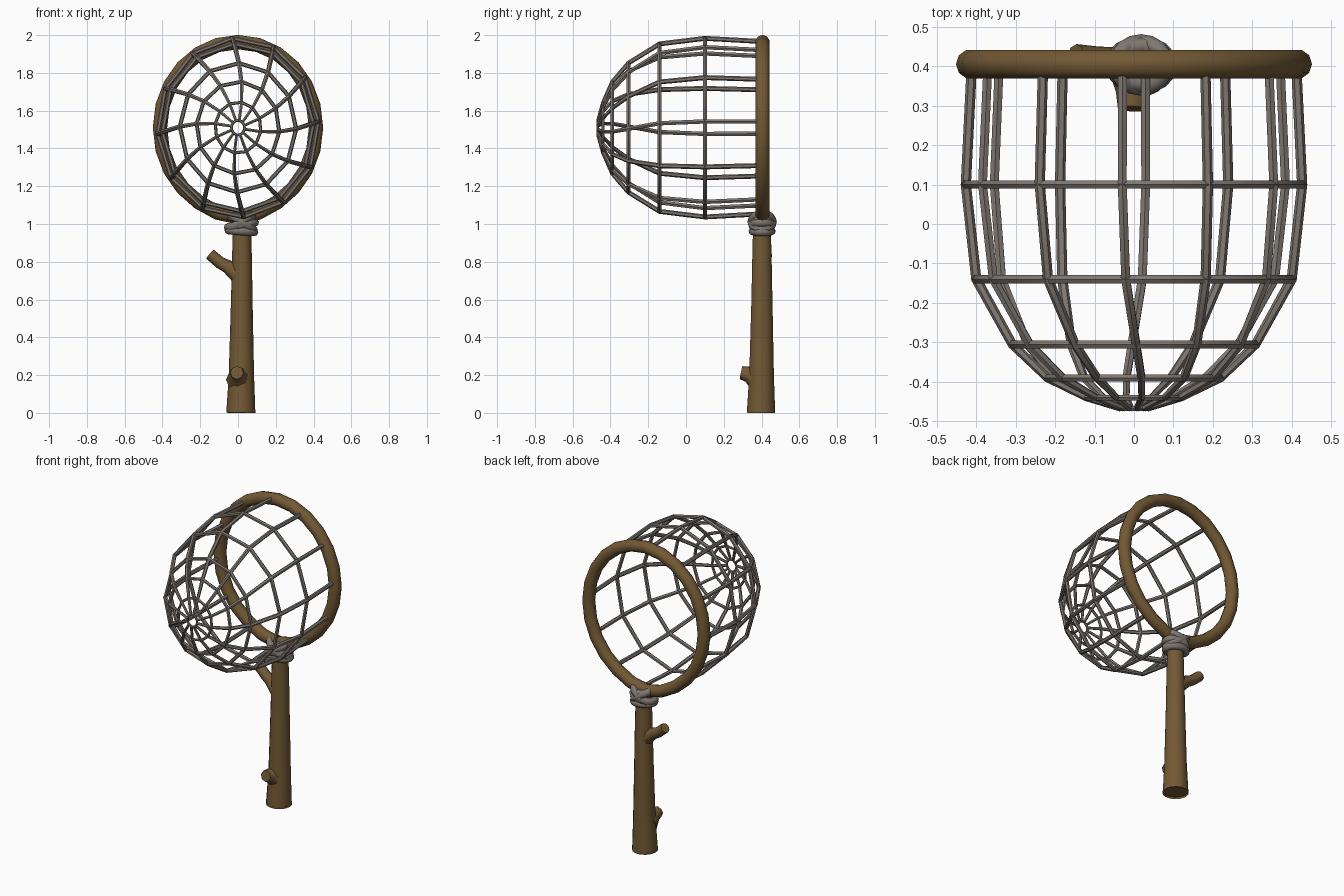
import bpy, bmesh
from math import sin, cos, pi, radians
from mathutils import Vector, Matrix

if "Cube" in bpy.data.objects:
    bpy.data.objects.remove(bpy.data.objects["Cube"])

def material(name, rgb):
    m = bpy.data.materials.new(name)
    m.diffuse_color = (*rgb, 1)
    m.use_nodes = True
    m.node_tree.nodes["Principled BSDF"].inputs["Base Color"].default_value = m.diffuse_color
    return m

wood = material("wood", (0.17, 0.10, 0.035))
cord = material("cord", (0.21, 0.185, 0.165))

def tube(bm, pts, radii, ref, sides=8, closed=False):
    """Sweep a round section along pts; ref is a direction kept across the path."""
    pts = [Vector(p) for p in pts]
    ref, n = Vector(ref), len(pts)
    if not isinstance(radii, (list, tuple)):
        radii = [radii] * n
    rings = []
    for i, p in enumerate(pts):
        a = pts[(i - 1) % n] if closed or i > 0 else p
        b = pts[(i + 1) % n] if closed or i < n - 1 else p
        t = (b - a).normalized()
        u = ref.cross(t).normalized()
        v = t.cross(u)
        rings.append([bm.verts.new(p + radii[i] * (cos(2 * pi * k / sides) * u + sin(2 * pi * k / sides) * v))
                      for k in range(sides)])
    for i in range(n if closed else n - 1):
        r, s = rings[i], rings[(i + 1) % n]
        for k in range(sides):
            j = (k + 1) % sides
            bm.faces.new((r[k], r[j], s[j], s[k]))
    if not closed:
        bm.faces.new(rings[0][::-1])
        bm.faces.new(rings[-1])

def finish(bm, name, mat):
    bmesh.ops.recalc_face_normals(bm, faces=bm.faces)
    me = bpy.data.meshes.new(name)
    bm.to_mesh(me)
    bm.free()
    ob = bpy.data.objects.new(name, me)
    bpy.context.collection.objects.link(ob)
    me.materials.append(mat)
    bpy.ops.object.select_all(action='DESELECT')
    ob.select_set(True)
    bpy.context.view_layer.objects.active = ob
    bpy.ops.object.shade_smooth_by_angle(angle=radians(50))
    return ob

CZ, HY = 1.51, 0.405

# Handle, with a shallow hollow in its cut end
bm = bmesh.new()
tube(bm, [(0.015, 0.397, 0), (0.018, 0.4, 0.2), (0.02, 0.402, 0.6), (0.021, 0.402, 0.8), (0.021, 0.402, 1.03)],
     [0.077, 0.067, 0.057, 0.053, 0.047], (0, 1, 0), 14)
bm.faces.ensure_lookup_table()
end = min(bm.faces, key=lambda f: f.calc_center_median().z)
bmesh.ops.inset_region(bm, faces=[end], thickness=0.018)
bmesh.ops.translate(bm, verts=end.verts, vec=(0, 0, 0.012))
finish(bm, "handle", wood)

# Side twig and cut stub
bm = bmesh.new()
tube(bm, [(0.01, 0.402, 0.725), (-0.055, 0.412, 0.775), (-0.095, 0.418, 0.795), (-0.148, 0.425, 0.84)],
     [0.05, 0.036, 0.032, 0.031], (0, 1, 0), 8)
finish(bm, "twig", wood)
bm = bmesh.new()
tube(bm, [(0.005, 0.38, 0.18), (-0.004, 0.33, 0.205), (-0.006, 0.292, 0.213)], [0.07, 0.042, 0.035], (1, 0, 0), 8)
finish(bm, "stub", wood)

# Hoop
bm = bmesh.new()
pts = []
for i in range(24):
    a = 2 * pi * i / 24 - pi / 2
    dip = 0.02 * max(0, -sin(a)) ** 12
    pts.append((0.413 * cos(a), HY, CZ + 0.453 * sin(a) - dip))
tube(bm, pts, 0.038, (0, 1, 0), 10, True)
finish(bm, "hoop", wood)

# Net: depth, radius, twist in degrees for each level
levels = [(0.40, 0.412, 4), (0.10, 0.427, 4), (-0.14, 0.40, 3), (-0.305, 0.308, -1),
          (-0.39, 0.22, -5), (-0.44, 0.122, -9), (-0.467, 0.035, -12)]

def net_point(level, k):
    y, r, tw = level
    a = 2 * pi * k / 12 + radians(tw)
    return (r * cos(a), y, CZ + 1.11 * r * sin(a))

bm = bmesh.new()
thick = [0.013, 0.013, 0.013, 0.012, 0.011, 0.009, 0.008]
for k in range(12):
    a = 2 * pi * k / 12
    tube(bm, [net_point(l, k) for l in levels], thick, (-sin(a), 0, cos(a)), 6)
for l, w in zip(levels[1:], thick[1:]):
    tube(bm, [net_point(l, k) for k in range(12)], w * 0.95, (0, 1, 0), 6, True)
finish(bm, "net", cord)

# Binding: stacked wraps plus two crossing wraps (height, tilt, radii)
bm = bmesh.new()
for z, tilt, rx, ry in [(0.962, 4, 0.068, 0.05), (0.995, -10, 0.072, 0.052), (1.03, 8, 0.062, 0.048),
                        (1.012, 33, 0.076, 0.056), (1.012, -33, 0.076, 0.056)]:
    rot = Matrix.Rotation(radians(tilt), 3, 'Y')
    loop = [rot @ Vector((rx * cos(2 * pi * i / 16), ry * sin(2 * pi * i / 16), 0)) + Vector((0.018, 0.403, z))
            for i in range(16)]
    tube(bm, loop, 0.022, rot @ Vector((0, 0, 1)), 8, True)
finish(bm, "binding", cord)
